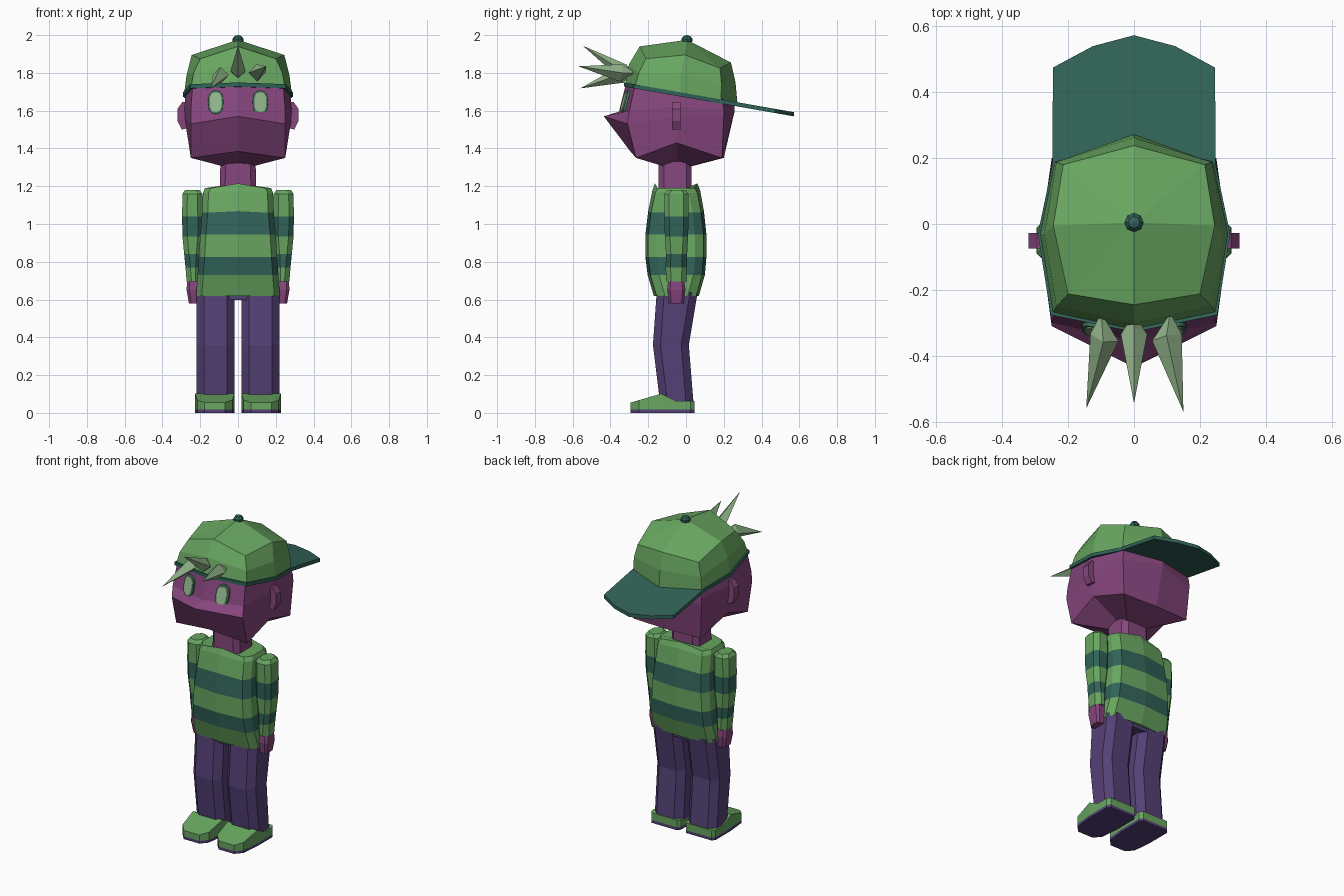
import bpy, bmesh, math
from mathutils import Vector

if "Cube" in bpy.data.objects:
    bpy.data.objects.remove(bpy.data.objects["Cube"])


def material(name, r, g, b):
    m = bpy.data.materials.new(name)
    m.diffuse_color = [((c / 255 + 0.055) / 1.055) ** 2.4 for c in (r, g, b)] + [1]
    m.use_nodes = True
    m.node_tree.nodes["Principled BSDF"].inputs["Base Color"].default_value = m.diffuse_color
    return m


GREEN = material("green", 104, 166, 96)
TEAL = material("teal", 49, 99, 88)
SKIN = material("purple skin", 134, 70, 125)
TROUSER = material("violet cloth", 84, 65, 118)
HAIR = material("pale green", 146, 180, 138)
RIM = material("eye green", 66, 125, 92)


def loft(name, rings, *mats, side=1):
    """Skin a list of rings; a one-point ring makes a fan. Bands cycle through mats."""
    bm = bmesh.new()
    n = max(len(r) for r in rings)
    loops = []
    for r in rings:
        vs = [bm.verts.new((x * side, y, z)) for x, y, z in r]
        loops.append(vs * n if len(vs) == 1 else vs)
    for k, (a, b) in enumerate(zip(loops, loops[1:])):
        for i in range(n):
            j = (i + 1) % n
            f = bm.faces.new(list(dict.fromkeys((a[i], a[j], b[j], b[i]))))
            f.material_index = k % len(mats)
    for vs, k in ((loops[0], 0), (loops[-1], len(rings) - 2)):
        if vs[0] != vs[1]:
            bm.faces.new(vs).material_index = k % len(mats)
    bmesh.ops.recalc_face_normals(bm, faces=bm.faces)
    me = bpy.data.meshes.new(name)
    bm.to_mesh(me)
    bm.free()
    for m in mats:
        me.materials.append(m)
    ob = bpy.data.objects.new(name, me)
    bpy.context.collection.objects.link(ob)
    return ob


def half(*pts):
    """Close a half outline (front to back) by mirroring it across x."""
    return list(pts) + [(-x, y, z) for x, y, z in reversed(pts[1:-1])]


def rect(z, x0, x1, y0, y1, c):
    """Rectangle with chamfered corners."""
    return [(x0 + c, y0, z), (x1 - c, y0, z), (x1, y0 + c, z), (x1, y1 - c, z),
            (x1 - c, y1, z), (x0 + c, y1, z), (x0, y1 - c, z), (x0, y0 + c, z)]


# Head with a pointed muzzle ledge
loft("head", [
    [(0, -.05, 1.285)],
    half((0, -.295, 1.385), (.25, -.265, 1.35), (.262, -.05, 1.43), (.235, .19, 1.35), (0, .2, 1.35)),
    half((0, -.435, 1.57), (.25, -.31, 1.53), (.285, -.05, 1.57), (.25, .2, 1.57), (0, .258, 1.60)),
    half((0, -.355, 1.595), (.25, -.30, 1.60), (.286, -.05, 1.62), (.248, .2, 1.61), (0, .258, 1.62)),
    half((0, -.32, 1.735), (.24, -.27, 1.735), (.27, -.05, 1.72), (.23, .18, 1.70), (0, .24, 1.70)),
    [(0, -.03, 1.80)]], SKIN)
loft("neck", [rect(1.18, -.097, .097, -.145, .03, .028),
              rect(1.33, -.093, .093, -.145, .03, .028)], SKIN)

# Cap dome, visor plate and button
loft("cap_dome", [
    half((0, -.322, 1.735), (.248, -.27, 1.727), (.286, -.03, 1.685), (.242, .185, 1.65), (0, .272, 1.64)),
    half((0, -.302, 1.845), (.235, -.25, 1.80), (.272, -.03, 1.79), (.236, .188, 1.74), (0, .262, 1.75)),
    half((0, -.245, 1.94), (.2, -.212, 1.875), (.245, -.005, 1.895), (.215, .18, 1.825), (0, .238, 1.855)),
    [(0, .005, 1.975)]], GREEN)
outline = ((0, -.328), (.253, -.276), (.292, -.03), (.248, .18), (.246, .475), (.125, .54), (0, .573))
loft("cap_visor", [half(*((x, y, 1.688 - .175 * y + dz) for x, y in outline))
                   for dz in (-.018, .004)], TEAL)
loft("cap_button", [[(0, .005, 1.95)]] + [
    [(r * math.cos(i * math.pi / 4), .005 + r * math.sin(i * math.pi / 4), z) for i in range(8)]
    for r, z in ((.028, 1.965), (.029, 1.98), (.018, 1.995))] + [[(0, .005, 2.0)]], TEAL)

# Three hair spikes poking out under the cap front
for name, root, mid, tip, r in (
        ("hair_spike_left", (-.10, -.27, 1.80), (-.09, -.345, 1.79), (-.145, -.56, 1.718), .044),
        ("hair_spike_middle", (0, -.27, 1.77), (0, -.335, 1.81), (0, -.545, 1.943), .040),
        ("hair_spike_right", (.11, -.27, 1.80), (.10, -.345, 1.80), (.15, -.57, 1.835), .046)):
    root, mid, tip = Vector(root), Vector(mid), Vector(tip)
    d = (tip - mid).normalized()
    u = d.cross(Vector((0, 0, 1))).normalized()
    w = u.cross(d)
    ring = [mid + r * (u * math.cos(a * math.pi / 2) + w * math.sin(a * math.pi / 2)) for a in range(4)]
    loft(name, [[root], ring, [tip]], HAIR)


def eye_ring(a, b, off):
    """Rounded oval lying on the sloped face."""
    pts = []
    for i in range(16):
        t = i * math.pi / 8
        c, s = math.cos(t), math.sin(t)
        dx, dz = a * math.copysign(abs(c) ** .75, c), b * math.copysign(abs(s) ** .75, s)
        pts.append((.118 + dx, -.317 + .21 * dx + .26 * dz - off, 1.645 + dz))
    return pts


LEG = [(.64, -.155, .062), (.36, -.175, .015), (.05, -.137, .04)]
SHOE = [(-.293, .05, .055), (-.25, .012, .067), (-.13, 0, .102), (-.055, 0, .064),
        (.025, 0, .064), (.045, .015, .064)]
EAR = [(.26, 1.645), (.295, 1.645), (.32, 1.61), (.32, 1.545), (.297, 1.50), (.26, 1.51)]
ARM = [(1.18, .205, .28, -.10, .0), (1.16, .188, .294, -.115, .014), (1.04, .187, .296, -.115, .014),
       (.935, .187, .294, -.112, .011), (.84, .195, .285, -.106, .006), (.77, .198, .278, -.108, .004),
       (.695, .2, .272, -.104, .002)]

for s, tag in ((1, "left"), (-1, "right")):
    # Eyes and ears
    loft("eye_rim_" + tag, [eye_ring(.042, .063, -.02), eye_ring(.040, .061, .012)], RIM, side=s)
    loft("eye_" + tag, [eye_ring(.031, .052, -.02), eye_ring(.031, .052, .016)], HAIR, side=s)
    loft("ear_" + tag, [[(x, y, z) for x, z in EAR] for y in (-.075, -.028)], SKIN, side=s)
    # Striped sleeve and hand
    loft("sleeve_" + tag, [rect(*p, .026) for p in ARM], GREEN, GREEN, TEAL, GREEN, TEAL, GREEN, side=s)
    loft("hand_" + tag, [rect(.71, .203, .27, -.093, -.01, .015), rect(.65, .2, .272, -.1, -.003, .015),
                         rect(.58, .205, .26, -.09, -.012, .012)], SKIN, side=s)
    # Trouser leg
    loft("trouser_leg_" + tag, [rect(z, .018, .219, a, b, .04) for z, a, b in LEG], TROUSER, side=s)
    # Shoe and sole, lofted from heel to toe
    for name, mat, e in (("shoe_", GREEN, 0), ("sole_", TROUSER, .001)):
        loft(name + tag, [[(x, y, z) for x, z in (
            (.018 + c, 0 if e else .017), (.227 - c, 0 if e else .017),
            (.227 - c, .018 if e else top), (.018 + c, .018 if e else top))]
            for y, c, top in SHOE], mat, side=s)

# Hips joining the legs
loft("hips", [rect(.597, -.2, .2, -.145, .05, .03), rect(.66, -.2, .2, -.15, .055, .03)], TROUSER)

# Striped jumper body
BODY = [(1.19, .175, -.165, .06, .025), (1.165, .186, -.178, .075, .012), (1.06, .19, -.2, .095, .008),
        (.945, .2, -.215, .108, 0), (.825, .207, -.215, .108, 0), (.73, .214, -.203, .1, 0),
        (.618, .222, -.17, .068, 0)]
loft("jumper_body", [half((0, f, z + up), (x - .03, f + .015, z), (x, f + .06, z), (x, b - .06, z),
                          (x - .03, b - .015, z), (0, b, z + up))
                     for z, x, f, b, up in BODY], GREEN, GREEN, TEAL, GREEN, TEAL, GREEN)
